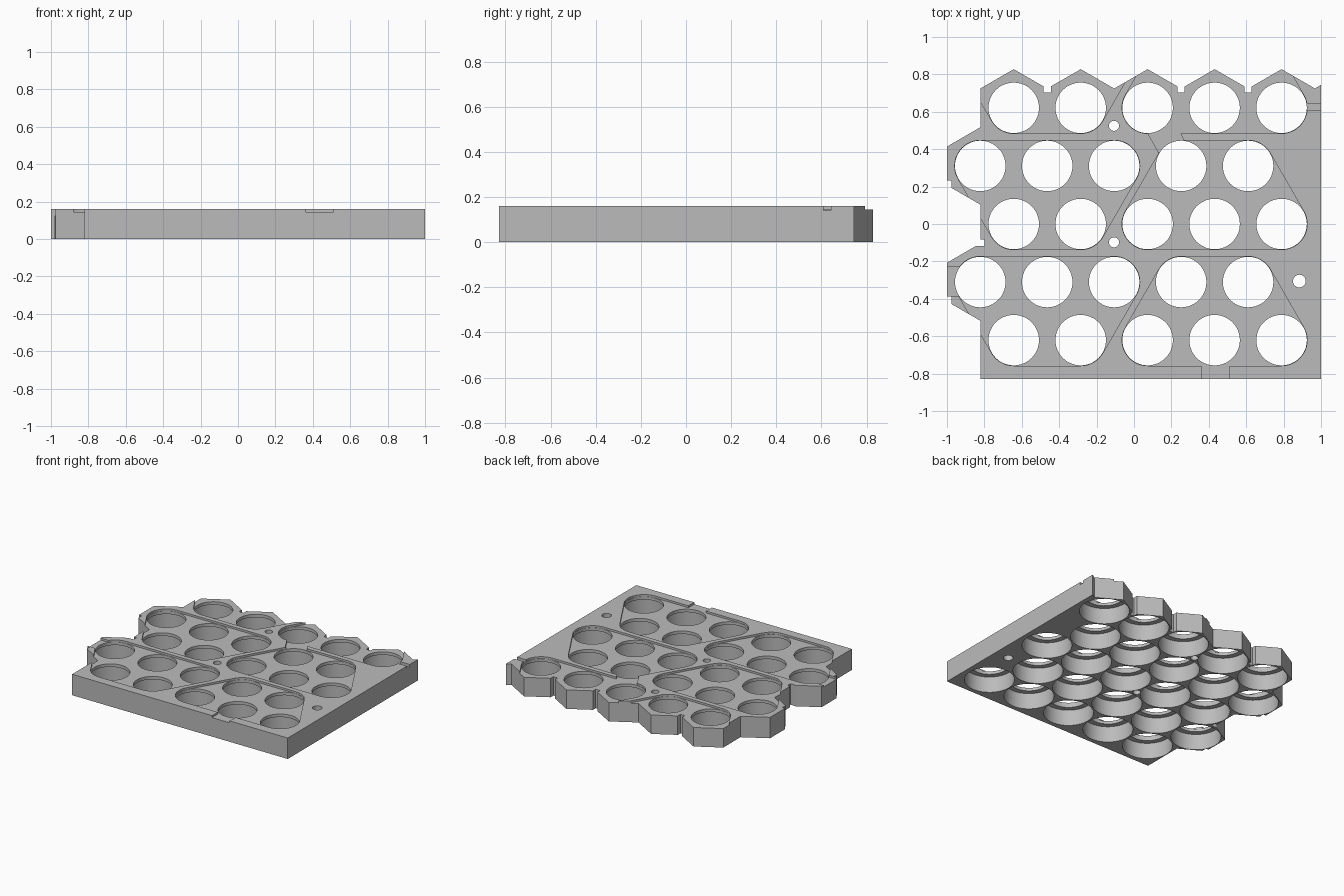
import bpy
import bmesh
import math
from mathutils import Vector

cube = bpy.data.objects.get("Cube")
if cube:
    bpy.data.objects.remove(cube, do_unlink=True)

PITCH = 0.358          # spacing of cells in a row
ROW = 0.3105           # spacing of rows
TOP = 0.16             # plate height
FLOOR = 0.145          # floor of the shallow strip recesses
LIP = 0.122            # underside of the retaining lip
BORE, MOUTH = 0.174, 0.135
SEGMENTS = 48

grey = bpy.data.materials.new("light grey plastic")
grey.use_nodes = True
grey.diffuse_color = (0.5, 0.5, 0.5, 1)
grey.node_tree.nodes["Principled BSDF"].inputs["Base Color"].default_value = grey.diffuse_color


def cell(row, col):
    """Centre of a cell; odd rows are shifted half a pitch to the right side's minus."""
    x = -0.643 + col * PITCH - (row % 2) * PITCH / 2
    return Vector((x, (row - 2) * ROW))


def circle(centre, radius, count=SEGMENTS):
    return [(centre[0] + radius * math.cos(math.tau * i / count),
             centre[1] + radius * math.sin(math.tau * i / count)) for i in range(count)]


def prism(bm, points, low, high):
    """Closed upright prism from an anticlockwise outline."""
    loops = [[bm.verts.new((x, y, z)) for x, y in points] for z in (low, high)]
    bm.faces.new(loops[0][::-1])
    bm.faces.new(loops[1])
    for i in range(len(points)):
        j = (i + 1) % len(points)
        bm.faces.new((loops[0][i], loops[0][j], loops[1][j], loops[1][i]))


def box(bm, x0, x1, y0, y1, low, high):
    prism(bm, [(x0, y0), (x1, y0), (x1, y1), (x0, y1)], low, high)


def stepped_bore(bm, centre):
    """Wide bore from below that narrows to the mouth under the lip."""
    rings = []
    for radius, z in ((BORE, -0.1), (BORE, LIP), (MOUTH, LIP), (MOUTH, 0.3)):
        rings.append([bm.verts.new((x, y, z)) for x, y in circle(centre, radius)])
    bm.faces.new(rings[0][::-1])
    bm.faces.new(rings[-1])
    for a, b in zip(rings, rings[1:]):
        for i in range(SEGMENTS):
            j = (i + 1) % SEGMENTS
            bm.faces.new((a[i], a[j], b[j], b[i]))


def hull(points):
    """Convex outline around a set of points, anticlockwise."""
    points = sorted(points)

    def half(seq):
        out = []
        for p in seq:
            while len(out) > 1 and ((out[-1][0] - out[-2][0]) * (p[1] - out[-2][1])
                                    - (out[-1][1] - out[-2][1]) * (p[0] - out[-2][0])) <= 1e-7:
                out.pop()
            out.append(p)
        return out[:-1]

    return half(points) + half(points[::-1])


def make_object(name, bm):
    mesh = bpy.data.meshes.new(name)
    bm.to_mesh(mesh)
    bm.free()
    obj = bpy.data.objects.new(name, mesh)
    bpy.context.collection.objects.link(obj)
    return obj


# Plate outline: straight front and right sides, hexagonal back and left sides
half = PITCH / 2
corner = half / math.cos(math.radians(30))
back, left = 2 * ROW, -0.822
outline = [(left, -0.828), (1, -0.828), (1, back + 0.124), (cell(4, 4).x + half, back + corner / 2)]
for col in reversed(range(5)):
    x = cell(4, col).x
    outline += [(x, back + corner), (x - half, back + corner / 2)]
for row in (3, 1):
    y = cell(row, 0).y
    outline += [(left, y + corner), (-1, y + corner / 2), (-1, y - corner / 2), (left, y - corner)]
bm = bmesh.new()
prism(bm, outline, 0, TOP)
plate = make_object("cell_holder_plate", bm)
plate.data.materials.append(grey)

cutters = []

# Strip recesses: rounded hulls around each two-row group of cells
bm = bmesh.new()
for row in (0, 2, 4):
    groups = ([(row, 0), (row, 1), (row + 1, 0), (row + 1, 1), (row + 1, 2)],
              [(row, 2), (row, 3), (row, 4), (row + 1, 3), (row + 1, 4)])
    for group in groups:
        rim = [p for key in group for p in circle(cell(*key), MOUTH + 0.002)]
        prism(bm, hull(rim), FLOOR, 0.3)
cutters.append(make_object("recess_cutter", bm))

# Channels that link recesses and lead out to the edges
bm = bmesh.new()
box(bm, 0.36, 0.51, -0.9, -0.7, FLOOR, 0.3)
box(bm, 0.88, 1.1, 0.61, 0.643, 0.14, 0.3)
box(bm, -1.1, -0.9, -0.385, -0.23, FLOOR, 0.3)
prism(bm, [(0.13, 0.385), (0.30, 0.385), (0.235, 0.51), (0.06, 0.51)], FLOOR, 0.3)
cutters.append(make_object("channel_cutter", bm))

# Cell bores
bm = bmesh.new()
for row in range(5):
    for col in range(5):
        stepped_bore(bm, cell(row, col))
cutters.append(make_object("bore_cutter", bm))

# Screw holes and the locating notches along the hexagonal edges
bm = bmesh.new()
for x, y, radius in ((-0.107, 0.525, 0.027), (-0.107, -0.098, 0.027), (0.884, -0.305, 0.034)):
    prism(bm, circle((x, y), radius, 24), -0.1, 0.3)
for col in (0, 2, 3):
    x = cell(4, col).x + half
    box(bm, x - 0.019, x + 0.019, 0.702, 0.745, -0.1, 0.3)
box(bm, -1.1, -0.977, 0.15, 0.232, -0.1, 0.3)
box(bm, -0.845, -0.8, -0.118, -0.082, -0.1, 0.3)
box(bm, -1.1, -0.977, -0.47, -0.388, -0.1, 0.3)
cutters.append(make_object("hole_and_notch_cutter", bm))

# Cut everything, keep the finished mesh and drop the cutters
for cutter in cutters:
    cutter.hide_render = True
    mod = plate.modifiers.new(cutter.name, "BOOLEAN")
    mod.operation = "DIFFERENCE"
    mod.solver = "EXACT"
    mod.object = cutter
bpy.context.view_layer.update()
graph = bpy.context.evaluated_depsgraph_get()
finished = bpy.data.meshes.new_from_object(plate.evaluated_get(graph))
plate.modifiers.clear()
plate.data = finished
for cutter in cutters:
    bpy.data.objects.remove(cutter, do_unlink=True)
finished.materials.clear()
finished.materials.append(grey)
for face in finished.polygons:
    face.material_index = 0

# Smooth bores with crisp edges
bpy.ops.object.select_all(action="DESELECT")
plate.select_set(True)
bpy.context.view_layer.objects.active = plate
bpy.ops.object.shade_smooth_by_angle(angle=math.radians(25))
